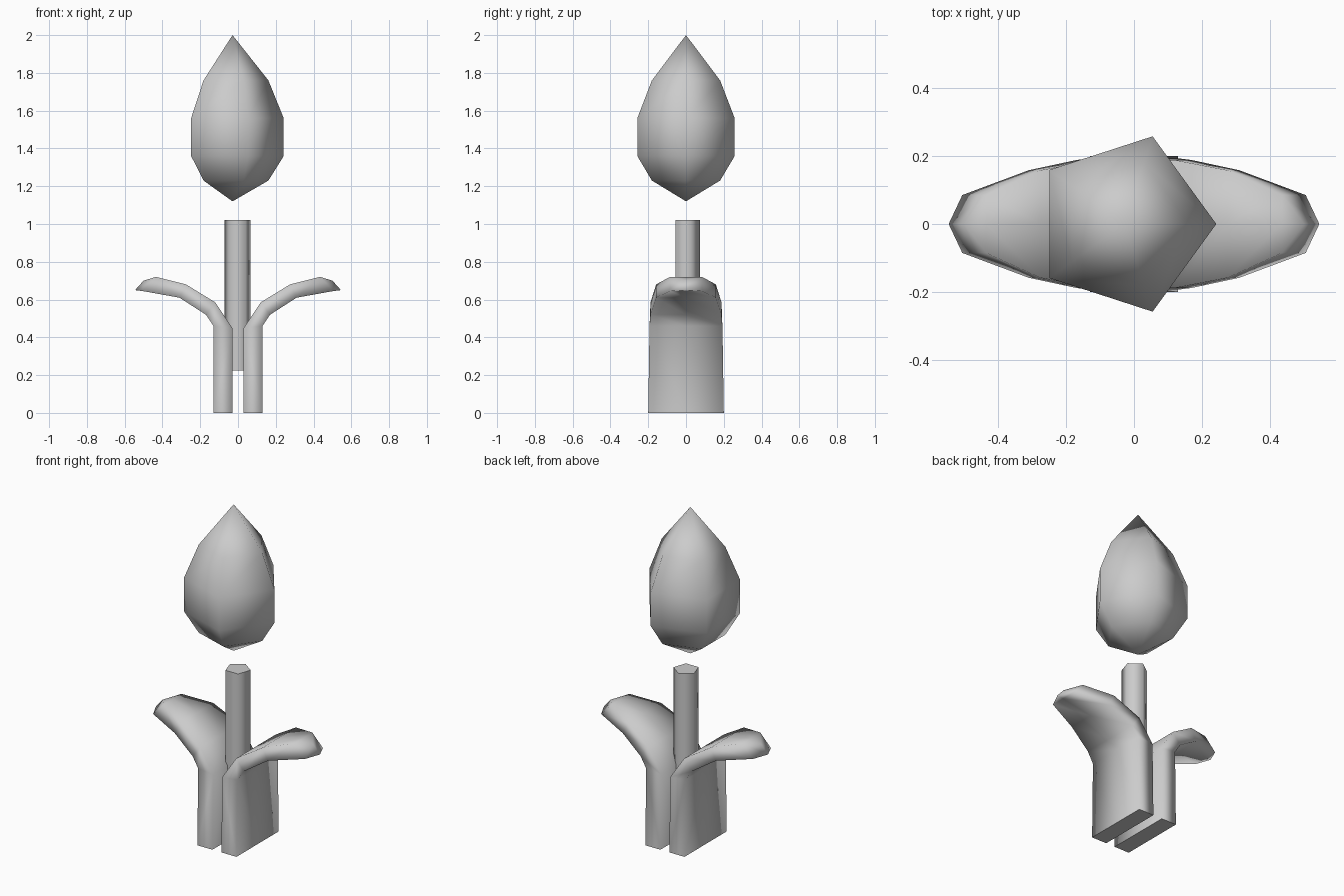
import bpy, bmesh, math

cube = bpy.data.objects.get("Cube")
if cube:
    bpy.data.objects.remove(cube, do_unlink=True)

grey = bpy.data.materials.new("plain_grey")
grey.use_nodes = True
colour = (0.6, 0.6, 0.6, 1)
grey.diffuse_color = colour
grey.node_tree.nodes["Principled BSDF"].inputs["Base Color"].default_value = colour


def loft(name, rings):
    """Bridge rings of points; single-point rings become tips, open ends get sharp caps."""
    bm = bmesh.new()
    loops = [[bm.verts.new(p) for p in ring] for ring in rings]
    for a, b in zip(loops, loops[1:]):
        n = max(len(a), len(b))
        for i in range(n):
            j = (i + 1) % n
            quad = [a[i % len(a)], a[j % len(a)], b[j % len(b)], b[i % len(b)]]
            bm.faces.new(list(dict.fromkeys(quad)))
    caps = [bm.faces.new(l) for l in (loops[0], loops[-1]) if len(l) > 2]
    bmesh.ops.recalc_face_normals(bm, faces=bm.faces)
    for f in bm.faces:
        f.smooth = f not in caps
    for f in caps:
        for e in f.edges:
            e.smooth = False
    mesh = bpy.data.meshes.new(name)
    bm.to_mesh(mesh)
    bm.free()
    mesh.materials.append(grey)
    obj = bpy.data.objects.new(name, mesh)
    bpy.context.collection.objects.link(obj)
    return obj


def pentagon(x, y, z, r, turn):
    if r == 0:
        return [(x, y, z)]
    angles = [turn + i * math.tau / 5 for i in range(5)]
    return [(x + r * math.cos(a), y + r * math.sin(a), z) for a in angles]


# Flower bud
bud = [(0, 1.12), (0.19, 1.23), (0.271, 1.36), (0.271, 1.56), (0.19, 1.76), (0, 2.0)]
loft("flower_bud", [pentagon(-0.029, 0, z, r, 0) for r, z in bud])

# Stem
loft("stem", [pentagon(-0.002, 0.002, z, 0.072, math.pi / 2) for z in (0.225, 1.02)])

# Leaves: upper x, upper z, lower x, lower z, half width
sections = [
    (0.03, 0.0, 0.13, 0.0, 0.2),
    (0.03, 0.45, 0.13, 0.46, 0.193),
    (0.12, 0.585, 0.17, 0.52, 0.188),
    (0.275, 0.68, 0.31, 0.61, 0.158),
    (0.435, 0.72, 0.505, 0.645, 0.085),
]
for name, side in (("left_leaf", 1), ("right_leaf", -1)):
    rings = []
    for ux, uz, lx, lz, w in sections:
        rings.append([(side * ux, -w, uz), (side * ux, 0, uz), (side * ux, w, uz),
                      (side * lx, w, lz), (side * lx, 0, lz), (side * lx, -w, lz)])
    # Tip closes to a short upright edge on the centre line
    top, low = (side * 0.5, 0, 0.70), (side * 0.545, 0, 0.65)
    rings.append([top, top, top, low, low, low])
    leaf = loft(name, rings[:-1])
    bm = bmesh.new()
    bm.from_mesh(leaf.data)
    bm.verts.ensure_lookup_table()
    end = list(bm.verts)[-6:]
    old = [f for f in bm.faces if all(v in end for v in f.verts)]
    bmesh.ops.delete(bm, geom=old, context="FACES_ONLY")
    t, l = bm.verts.new(top), bm.verts.new(low)
    for face in ((end[0], end[1], t), (end[1], end[2], t), (end[2], end[3], l, t),
                 (end[3], end[4], l), (end[4], end[5], l), (end[5], end[0], t, l)):
        bm.faces.new(face).smooth = True
    for v in end:
        for e in v.link_edges:
            e.smooth = True
    bmesh.ops.recalc_face_normals(bm, faces=bm.faces)
    bm.to_mesh(leaf.data)
    bm.free()
